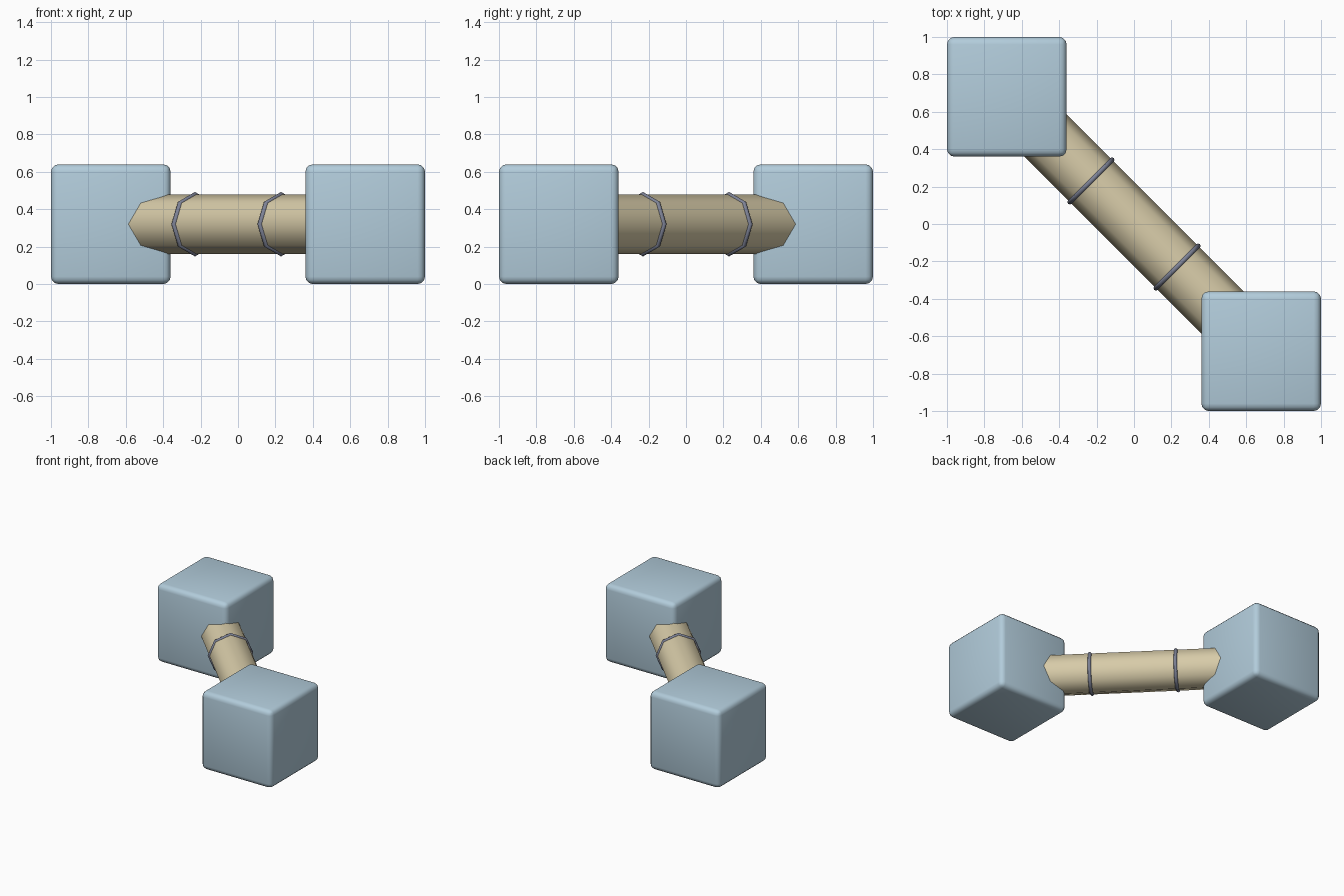
import bpy, math

if "Cube" in bpy.data.objects:
    bpy.data.objects.remove(bpy.data.objects["Cube"])

SIDE = 0.64            # cube edge
OFF = 0.68             # cube centre offset along x and y
MID = SIDE / 2         # height of the bar axis
R = 0.16               # bar radius
AXIS = (0, math.pi / 2, -math.pi / 4)   # local z onto the diagonal


def material(name, rgb):
    m = bpy.data.materials.new(name)
    m.diffuse_color = (*rgb, 1)
    m.use_nodes = True
    m.node_tree.nodes["Principled BSDF"].inputs["Base Color"].default_value = m.diffuse_color
    return m


def finish(name, mat, angle):
    ob = bpy.context.object
    ob.name = name
    ob.data.materials.append(mat)
    bpy.ops.object.shade_smooth_by_angle(angle=math.radians(angle))
    return ob


blue = material("pale_blue", (0.445, 0.604, 0.708))
tan = material("warm_tan", (0.68, 0.597, 0.392))
grey = material("slate_grey", (0.205, 0.223, 0.305))

for label, s in (("back_left", -1), ("front_right", 1)):
    # Rounded end cube
    bpy.ops.mesh.primitive_cube_add(size=SIDE, location=(s * OFF, -s * OFF, MID))
    cube = bpy.context.object
    bev = cube.modifiers.new("rounded_edges", 'BEVEL')
    bev.width = 0.04
    bev.segments = 3
    bpy.ops.object.modifier_apply(modifier=bev.name)
    finish(label + "_cube", blue, 40)

    # Thin collar around the bar
    bpy.ops.mesh.primitive_torus_add(
        major_segments=8, minor_segments=8, major_radius=R - 0.001,
        minor_radius=0.0135, location=(s * 0.23, -s * 0.23, MID), rotation=AXIS)
    finish(label + "_collar", grey, 50)

# Eight-sided bar joining the cubes
bpy.ops.mesh.primitive_cylinder_add(
    vertices=8, radius=R, depth=2 * OFF * math.sqrt(2),
    location=(0, 0, MID), rotation=AXIS)
finish("bar", tan, 50)
